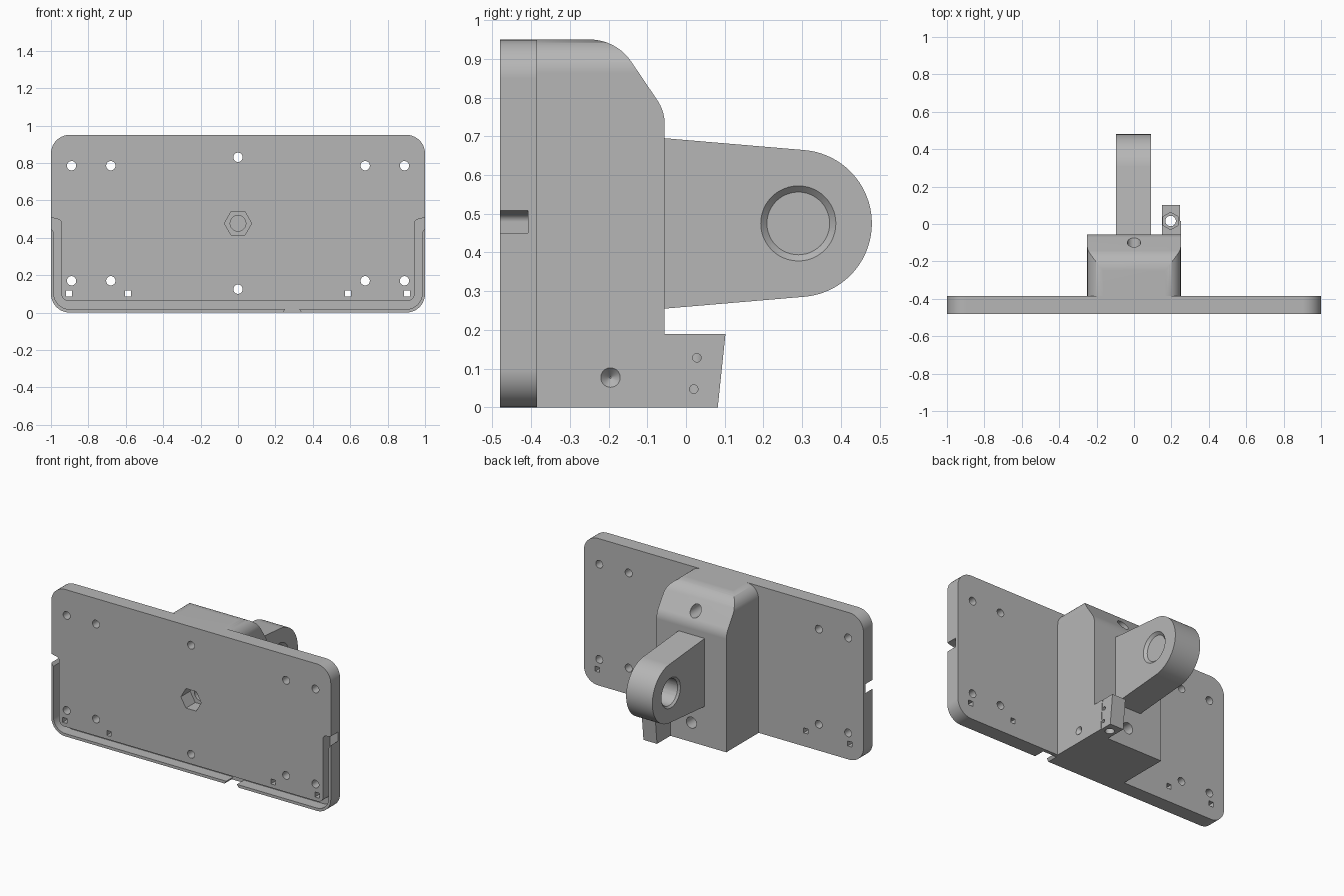
import bpy, bmesh
from math import pi, cos, sin, radians
from mathutils import Vector, Matrix

if "Cube" in bpy.data.objects:
    bpy.data.objects.remove(bpy.data.objects["Cube"])

grey = bpy.data.materials.new("plain grey")
grey.use_nodes = True
colour = (0.47, 0.47, 0.47, 1)
grey.diffuse_color = colour
grey.node_tree.nodes["Principled BSDF"].inputs["Base Color"].default_value = colour

PLACE = {"x": lambda u, v, w: (w, u, v),
         "y": lambda u, v, w: (u, w, v),
         "z": lambda u, v, w: (u, v, w)}


def finish(name, bm):
    bmesh.ops.recalc_face_normals(bm, faces=bm.faces)
    mesh = bpy.data.meshes.new(name)
    bm.to_mesh(mesh)
    bm.free()
    mesh.materials.append(grey)
    ob = bpy.data.objects.new(name, mesh)
    bpy.context.collection.objects.link(ob)
    return ob


def rounded(points, steps=10):
    """Polygon outline; a third value on a point is its fillet radius."""
    out = []
    for i, p in enumerate(points):
        c = Vector(p[:2])
        if len(p) < 3:
            out.append(c)
            continue
        a = (Vector(points[i - 1][:2]) - c).normalized()
        b = (Vector(points[(i + 1) % len(points)][:2]) - c).normalized()
        half = a.angle(b) / 2
        mid = c + (a + b).normalized() * p[2] / sin(half)
        start = c + a * p[2] / (sin(half) / cos(half)) - mid
        turn = a.cross(b)
        sweep = (pi - 2 * half) * (-1 if turn > 0 else 1)
        for k in range(steps + 1):
            out.append(mid + Matrix.Rotation(sweep * k / steps, 2) @ start)
    return out


def ring(u, v, r, sides=32, phase=0.0):
    return [Vector((u + r * cos(phase + 2 * pi * k / sides),
                    v + r * sin(phase + 2 * pi * k / sides))) for k in range(sides)]


def loft(name, axis, lower, upper, w0, w1):
    bm = bmesh.new()
    lo = [bm.verts.new(PLACE[axis](p[0], p[1], w0)) for p in lower]
    hi = [bm.verts.new(PLACE[axis](p[0], p[1], w1)) for p in upper]
    bm.faces.new(lo)
    bm.faces.new(hi)
    for i in range(len(lo)):
        bm.faces.new((lo[i - 1], lo[i], hi[i], hi[i - 1]))
    return finish(name, bm)


def prism(name, axis, pts, w0, w1):
    return loft(name, axis, pts, pts, w0, w1)


def cut(part, cutter, operation="DIFFERENCE"):
    mod = part.modifiers.new("cut", "BOOLEAN")
    mod.operation, mod.solver, mod.object = operation, "EXACT", cutter
    bpy.context.view_layer.objects.active = part
    bpy.ops.object.modifier_apply(modifier=mod.name)
    bpy.data.objects.remove(cutter)


def drill(part, axis, u, v, r, w0, w1, sides=32, phase=0.0):
    cut(part, prism("cutter", axis, ring(u, v, r, sides, phase), w0, w1))


FRONT, BACK, TOP, REAR = -0.48, -0.385, 0.95, -0.055

# Mounting plate
plate = prism("mounting_plate", "y", rounded(
    [(-1, 0, .1), (1, 0, .1), (1, TOP, .1), (-1, TOP, .1)]), FRONT, BACK)

# Cable groove round the lower edge, leaving through both sides and below
outer = [(-1.05, .45), (-1, .45), (-.985, .43), (-.985, .018, .085)]
inner = [(-.945, .062, .04), (-.945, .495, .02), (-1, .508), (-1.05, .508)]


def flip(pts):
    return [(-p[0],) + p[1:] for p in reversed(pts)]


cut(plate, prism("cutter", "y", rounded(outer + flip(outer) + flip(inner) + inner),
                 FRONT - .05, -.408))
cut(plate, prism("cutter", "y", [(.24, -.05), (.34, -.05), (.34, 0), (.32, .03),
                                 (.26, .03), (.24, 0)], FRONT - .05, -.408))

# Screw holes and square tie holes
for side in (-1, 1):
    for x in (.89, .68):
        for z in (.785, .17):
            drill(plate, "y", side * x, z, .025, -.6, -.3)
    for x in (.903, .587):
        drill(plate, "y", side * x, .102, .0225, -.6, -.3, 4, pi / 4)
for z in (.83, .125):
    drill(plate, "y", 0, z, .025, -.6, -.3)
drill(plate, "y", 0, .477, .073, -.6, -.3, 6)

# Rear block: side profile crossed with a round-shouldered rear profile
block = prism("rear_block", "x", rounded(
    [(BACK, 0), (REAR, 0), (REAR, .765, .11), (-.18, TOP, .13), (BACK, TOP)]), -.25, .25)
cut(block, prism("cutter", "y", rounded(
    [(-.25, -.1), (.25, -.1), (.25, TOP, .085), (-.25, TOP, .085)]), -.6, .3), "INTERSECT")
for z in (.83, .125):
    drill(block, "y", 0, z, .025, -.6, .3)
    drill(block, "y", 0, z, .036, -.28, .3)
drill(block, "y", 0, .477, .042, -.6, -.2)
cut(block, loft("cutter", "x", ring(-.195, .077, .002), ring(-.195, .077, .027), .225, .252))

# Pivot arm with a chamfered eye
tip, axle, eye = .19, (.29, .475), .085
arc = [(axle[0] + tip * cos(a), axle[1] + tip * sin(a))
       for a in (radians(-85 + 170 * k / 40) for k in range(41))]
arm = prism("pivot_arm", "x", [(REAR, .255)] + arc + [(REAR, .695)], -.095, .092)
drill(arm, "x", *axle, eye, -.3, .3, 48)
for face, way in ((-.095, -1), (.092, 1)):
    cut(arm, loft("cutter", "x", ring(*axle, eye - .004, 48), ring(*axle, eye + .016, 48),
                  face - way * .016, face + way * .004))

# Side lug with a nut pocket, an upright bolt hole and two cross holes
lug = prism("side_lug", "x", [(REAR, 0), (.082, 0), (.102, .19), (REAR, .19)], .15, .25)
cut(lug, prism("cutter", "x", [(0, -.01), (.2, -.01), (.2, .2), (.016, .2)], .247, .3))
drill(lug, "z", .196, .016, .028, -.1, .3)
drill(lug, "z", .196, .016, .046, .14, .3, 6, pi / 6)
for y, z in ((.028, .128), (.02, .047)):
    drill(lug, "x", y, z, .011, .2, .3, 16)

# Smooth the rounded faces, keep the edges sharp
parts = (plate, block, arm, lug)
bpy.ops.object.select_all(action="DESELECT")
for ob in parts:
    ob.select_set(True)
bpy.context.view_layer.objects.active = plate
bpy.ops.object.shade_smooth_by_angle(angle=radians(30))
for ob in parts:
    mod = ob.modifiers.new("even_shading", "WEIGHTED_NORMAL")
    mod.keep_sharp = True
